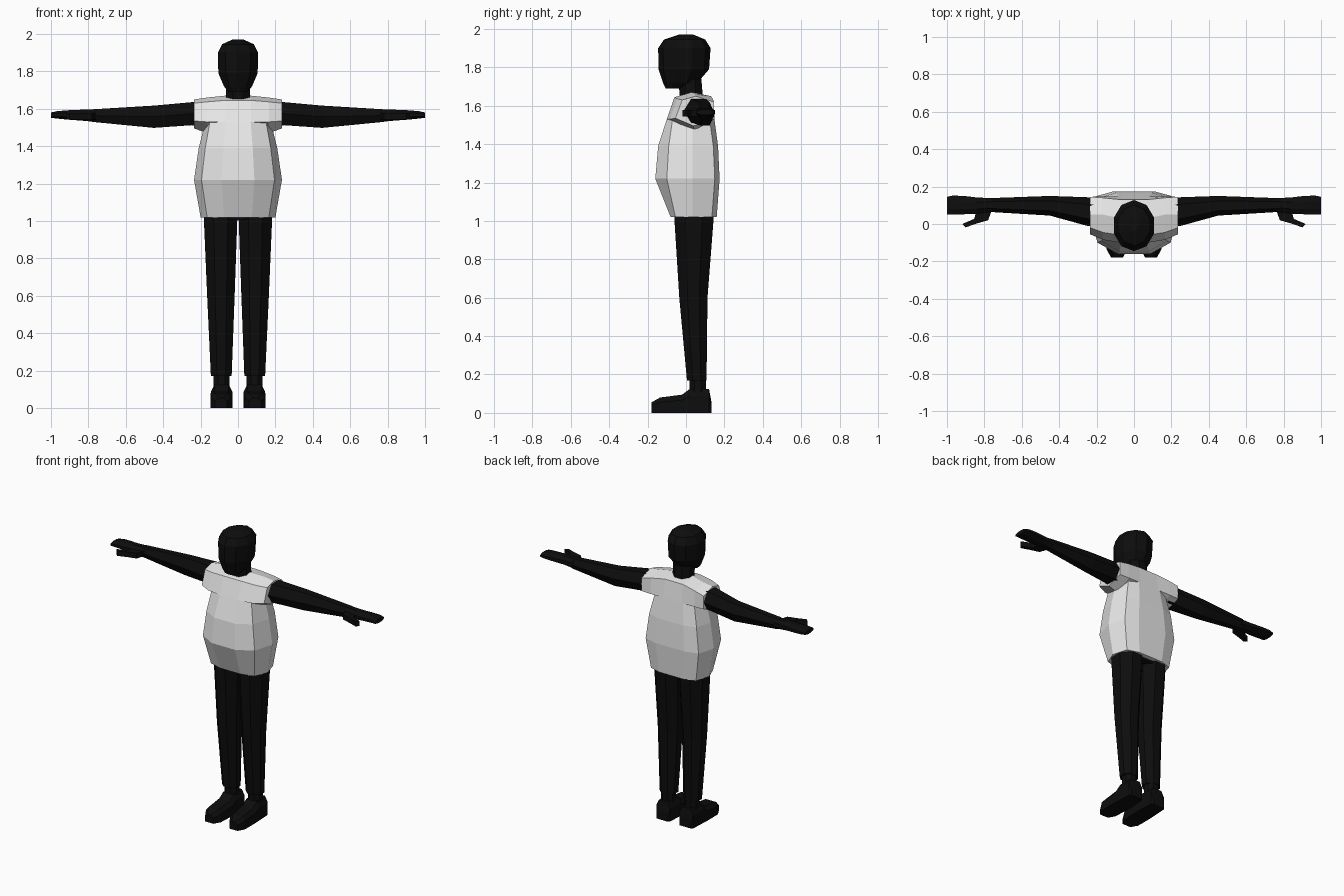
import bpy, bmesh, math

if "Cube" in bpy.data.objects:
    bpy.data.objects.remove(bpy.data.objects["Cube"])


def material(name, value):
    m = bpy.data.materials.new(name)
    m.use_nodes = True
    colour = (value, value, value, 1)
    m.diffuse_color = colour
    m.node_tree.nodes["Principled BSDF"].inputs["Base Color"].default_value = colour
    return m


BLACK = material("black", 0.004)
WHITE = material("shirt white", 0.8)


def oval(n, u0, u1, v0, v1, turn=0.5):
    """Polygon of n sides fitted to a box."""
    angles = [2 * math.pi * (i + turn) / n for i in range(n)]
    us = [math.cos(a) for a in angles]
    vs = [math.sin(a) for a in angles]
    mu, mv = max(map(abs, us)), max(map(abs, vs))
    return [((u0 + u1) / 2 + u / mu * (u1 - u0) / 2,
             (v0 + v1) / 2 + v / mv * (v1 - v0) / 2) for u, v in zip(us, vs)]


def loft(name, rings, mat, mirror=False):
    """Skin a closed body through rings of equal point count."""
    bm = bmesh.new()
    loops = [[bm.verts.new(p) for p in ring] for ring in rings]
    n = len(loops[0])
    for a, b in zip(loops, loops[1:]):
        for i in range(n):
            j = (i + 1) % n
            bm.faces.new((a[i], a[j], b[j], b[i]))
    bm.faces.new(loops[0])
    bm.faces.new(loops[-1])
    bmesh.ops.recalc_face_normals(bm, faces=bm.faces)
    mesh = bpy.data.meshes.new(name)
    bm.to_mesh(mesh)
    bm.free()
    mesh.materials.append(mat)
    ob = bpy.data.objects.new(name, mesh)
    bpy.context.collection.objects.link(ob)
    if mirror:
        mod = ob.modifiers.new("mirror", "MIRROR")
        mod.use_mirror_merge = False
    return ob


def upright(name, n, sections, mat, mirror=False, turn=0.5):
    """Sections: z, x0, x1, y0, y1."""
    loft(name, [[(x, y, z) for x, y in oval(n, *box, turn)]
                for z, *box in sections], mat, mirror)


def sideways(name, n, sections, mat, turn=0.0):
    """Sections: x, y0, y1, z0, z1; mirrored to both sides."""
    loft(name, [[(x, y, z) for y, z in oval(n, *box, turn)]
                for x, *box in sections], mat, True)


# Shirt body: z, front y, back y, front width, front corner y, side width
body = []
for z, yf, yb, fw, yc, sw in [
        (1.02, -0.08, 0.16, 0.165, -0.055, 0.20),
        (1.22, -0.16, 0.175, 0.195, -0.10, 0.235),
        (1.39, -0.145, 0.167, 0.175, -0.09, 0.21),
        (1.53, -0.10, 0.148, 0.15, -0.07, 0.175)]:
    half = [(fw * 0.45, yf), (fw, yc), (sw, 0.035), (sw * 0.85, yb - 0.025), (fw * 0.55, yb)]
    ring = half + [(-x, y) for x, y in reversed(half)]
    body.append([(x, y, z) for x, y in ring])
loft("shirt_body", body, WHITE)

# Shoulder yoke and short sleeves, swept across x
yoke = [
    (0.235, [(-0.055, 1.535), (-0.02, 1.63), (0.05, 1.65), (0.145, 1.62), (0.145, 1.53), (0.04, 1.495)]),
    (0.165, [(-0.085, 1.53), (-0.045, 1.637), (0.05, 1.66), (0.14, 1.635), (0.148, 1.53), (0.04, 1.47)]),
    (0.07, [(-0.10, 1.53), (-0.06, 1.645), (0.03, 1.67), (0.13, 1.65), (0.148, 1.53), (0.04, 1.50)])]
stations = yoke + [(-x, pts) for x, pts in reversed(yoke)]
loft("shirt_yoke", [[(x, y, z) for y, z in pts] for x, pts in stations], WHITE)

# Head and neck
upright("head", 10, [
    (1.69, -0.05, 0.05, -0.105, -0.02),
    (1.72, -0.075, 0.075, -0.12, 0.06),
    (1.79, -0.105, 0.105, -0.143, 0.12),
    (1.90, -0.108, 0.108, -0.145, 0.128),
    (1.945, -0.085, 0.085, -0.115, 0.10),
    (1.97, -0.03, 0.03, -0.04, 0.04)], BLACK)
upright("neck", 8, [
    (1.62, -0.065, 0.065, -0.03, 0.09),
    (1.74, -0.065, 0.065, -0.04, 0.08)], BLACK)

# Hips and legs
upright("hips", 8, [
    (1.005, -0.10, 0.10, -0.05, 0.13),
    (1.10, -0.15, 0.15, -0.06, 0.13)], BLACK)
upright("legs", 8, [
    (1.10, 0.002, 0.185, -0.065, 0.145),
    (1.00, 0.004, 0.182, -0.06, 0.143),
    (0.60, 0.018, 0.165, -0.035, 0.112),
    (0.17, 0.034, 0.145, 0.005, 0.107)], BLACK, True)
upright("ankles", 8, [
    (0.19, 0.045, 0.132, 0.018, 0.104),
    (0.10, 0.045, 0.132, 0.018, 0.104)], BLACK, True)

# Shoes, swept from heel to toe: y, inner x, outer x, top z
shoes = []
for y, x0, x1, top in [
        (0.132, 0.045, 0.13, 0.06), (0.12, 0.035, 0.14, 0.125), (0.02, 0.03, 0.145, 0.125),
        (-0.02, 0.03, 0.147, 0.095), (-0.135, 0.035, 0.147, 0.08), (-0.18, 0.06, 0.122, 0.055)]:
    shoes.append([(x0, y, 0), (x1, y, 0), (x1, y, top * 0.7), (x1 - 0.02, y, top),
                  (x0 + 0.02, y, top), (x0, y, top * 0.7)])
loft("shoes", shoes, BLACK, True)

# Arms running into flat hands
sideways("arms", 6, [
    (0.18, -0.015, 0.14, 1.51, 1.637),
    (0.25, -0.01, 0.143, 1.512, 1.635),
    (0.45, 0.045, 0.15, 1.498, 1.617),
    (0.78, 0.065, 0.138, 1.53, 1.597)], BLACK)
sideways("hands", 8, [
    (0.76, 0.066, 0.138, 1.53, 1.597),
    (0.84, 0.055, 0.142, 1.537, 1.595),
    (0.91, 0.052, 0.15, 1.542, 1.592),
    (0.97, 0.052, 0.152, 1.548, 1.587),
    (1.00, 0.052, 0.145, 1.552, 1.58)], BLACK, 0.5)

# Thumbs: flat outline given thickness
outline = [(0.76, 0.075), (0.78, 0.02), (0.85, 0.0), (0.90, -0.018),
           (0.918, 0.0), (0.855, 0.027), (0.84, 0.075)]
loft("thumbs", [[(x, y, z) for x, y in outline] for z in (1.543, 1.578)], BLACK, True)
